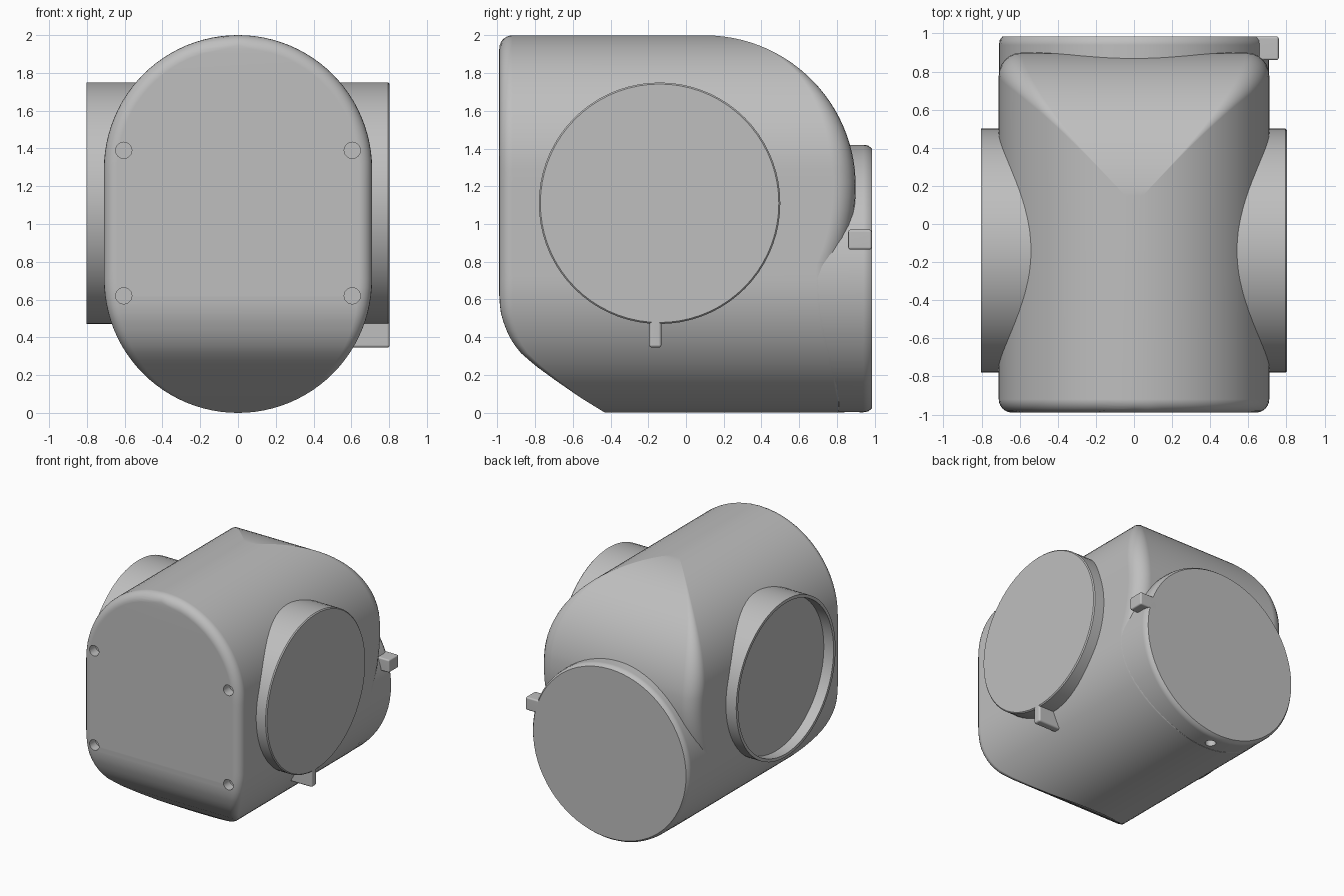
import bpy, bmesh, math
from mathutils import Matrix, Vector

cube = bpy.data.objects.get("Cube")
if cube:
    bpy.data.objects.remove(cube, do_unlink=True)

grey = bpy.data.materials.new("plain_grey")
grey.use_nodes = True
COLOUR = (0.52, 0.52, 0.52, 1)
grey.diffuse_color = COLOUR
grey.node_tree.nodes["Principled BSDF"].inputs["Base Color"].default_value = COLOUR

R = 0.71                      # radius of the rounded top and bottom
Z_HIGH, Z_LOW = 2 - R, R      # centres of the two arcs
FRONT, BACK = -0.99, 0.985


def make_object(name, bm):
    bmesh.ops.remove_doubles(bm, verts=bm.verts, dist=1e-5)
    bmesh.ops.recalc_face_normals(bm, faces=bm.faces)
    mesh = bpy.data.meshes.new(name)
    bm.to_mesh(mesh)
    bm.free()
    mesh.materials.append(grey)
    ob = bpy.data.objects.new(name, mesh)
    bpy.context.collection.objects.link(ob)
    return ob


def activate(ob):
    bpy.ops.object.select_all(action='DESELECT')
    ob.select_set(True)
    bpy.context.view_layer.objects.active = ob


def finish(ob):
    activate(ob)
    bpy.ops.object.shade_smooth_by_angle(angle=math.radians(32))
    mod = ob.modifiers.new("even_shading", 'WEIGHTED_NORMAL')
    mod.keep_sharp = True


def lathe(name, profile, axis, centre, steps=72):
    """Spin (distance, radius) points about an axis through the centre."""
    bm = bmesh.new()
    verts = [bm.verts.new((r, 0, d)) for d, r in profile]
    edges = [bm.edges.new(pair) for pair in zip(verts, verts[1:])]
    bmesh.ops.spin(bm, geom=verts + edges, cent=(0, 0, 0), axis=(0, 0, 1),
                   angle=math.tau, steps=steps)
    turn = Vector((0, 0, 1)).rotation_difference(Vector(axis)).to_matrix().to_4x4()
    bm.transform(Matrix.Translation(centre) @ turn)
    return make_object(name, bm)


def box(name, low, high, bevel):
    bm = bmesh.new()
    bmesh.ops.create_cube(bm, size=1)
    low, high = Vector(low), Vector(high)
    bm.transform(Matrix.Translation((low + high) / 2) @ Matrix.Diagonal((high - low).to_4d()))
    bmesh.ops.bevel(bm, geom=bm.edges[:], offset=bevel, segments=3, profile=0.5, affect='EDGES')
    return make_object(name, bm)


def drill(ob, centre, axis, radius, depth):
    cutter = lathe("hole_cutter", [(-depth, 0), (-depth, radius), (depth, radius), (depth, 0)],
                   axis, centre, 24)
    cutter.hide_render = True
    mod = ob.modifiers.new("hole", 'BOOLEAN')
    mod.operation, mod.solver, mod.object = 'DIFFERENCE', 'EXACT', cutter
    activate(ob)
    bpy.ops.object.modifier_apply(modifier=mod.name)
    bpy.data.objects.remove(cutter, do_unlink=True)


# Side outline of the body: front and back y at each height
LOWER_FRONT = [(0, -0.43), (0.08, -0.56), (0.17, -0.69), (0.25, -0.8), (0.32, -0.88),
               (0.38, -0.925), (0.46, -0.962), (0.53, -0.982), (0.6, FRONT)]
ROUND = 0.07


def front_y(z):
    if z > 2 - ROUND:
        return FRONT + ROUND - math.sqrt(max(0, ROUND ** 2 - (z - 2 + ROUND) ** 2))
    for (z0, y0), (z1, y1) in zip(LOWER_FRONT, LOWER_FRONT[1:]):
        if z <= z1:
            return y0 + (y1 - y0) * (z - z0) / (z1 - z0)
    return FRONT


def back_y(z):
    if z > 1.2:
        return 0.1 + math.sqrt(max(0, 0.64 - (z - 1.2) ** 2))
    return 0.9 - 0.09 * min(1, (1.2 - z) / 0.42) ** 2


def half_width(z, inset=0):
    off = max(z - Z_HIGH, Z_LOW - z, 0)
    return math.sqrt(max(0, (R - inset) ** 2 - off ** 2))


# Body: a stack of round-cornered sections
ARC = 24
heights = [R - R * math.cos(math.pi / 2 * i / ARC) for i in range(ARC + 1)]
heights += [Z_LOW + (Z_HIGH - Z_LOW) * i / 8 for i in range(1, 8)]
heights += [Z_HIGH + R * math.sin(math.pi / 2 * i / ARC) for i in range(ARC + 1)]
bm = bmesh.new()
rings = []
for z in heights:
    yf, yb, w = front_y(z), back_y(z), half_width(z)
    r = ROUND * min(1, z / 0.6)
    rb = 0.12 * (w / R) ** 3
    side = []
    for k in range(7):
        a = math.pi / 2 * k / 6
        t = r * (1 - math.cos(a))
        y = max(FRONT + t, yf) if z > 1 else yf + t
        side.append((half_width(z, r * (1 - math.sin(a))), y))
    for k in range(7):
        a = math.pi / 2 * k / 6
        side.append((w - rb * (1 - math.cos(a)), yb - rb * (1 - math.sin(a))))
    outline = side + [(-x, y) for x, y in reversed(side)]
    rings.append([bm.verts.new((x, y, z)) for x, y in outline])
for low, high in zip(rings, rings[1:]):
    n = len(low)
    for i in range(n):
        j = (i + 1) % n
        bm.faces.new((low[i], low[j], high[j], high[i]))
bmesh.ops.dissolve_degenerate(bm, dist=1e-5, edges=bm.edges[:])
body = make_object("body", bm)

# Screw holes in the front face
for x in (-0.605, 0.605):
    for z in (0.62, 1.39):
        drill(body, (x, FRONT, z), (0, 1, 0), 0.043, 0.08)
finish(body)

# Rear outlet with a small drain hole below
outlet = lathe("rear_outlet", [(0.3, 0), (0.3, 0.709), (0.94, 0.709), (0.965, 0.705),
                               (BACK, 0.69), (BACK, 0)], (0, 1, 0), (0, 0, 0.711))
drill(outlet, (0, 0.88, 0), (0, 0, 1), 0.04, 0.08)
finish(outlet)
finish(box("rear_tab", (0.6, 0.86, 0.865), (0.76, BACK, 0.97), 0.012))

# Side ports: closed on the left, recessed on the right
port_centre = (0, -0.14, 1.11)
finish(lathe("left_port", [(0.3, 0), (0.3, 0.64), (0.795, 0.64), (0.803, 0.632), (0.803, 0)],
             (1, 0, 0), port_centre))
finish(lathe("right_port", [(0.3, 0), (0.3, 0.64), (0.803, 0.64), (0.803, 0.615),
                            (0.715, 0.615), (0.715, 0)], (-1, 0, 0), port_centre))
finish(box("left_port_tab", (0.5, -0.195, 0.345), (0.803, -0.13, 0.55), 0.015))
